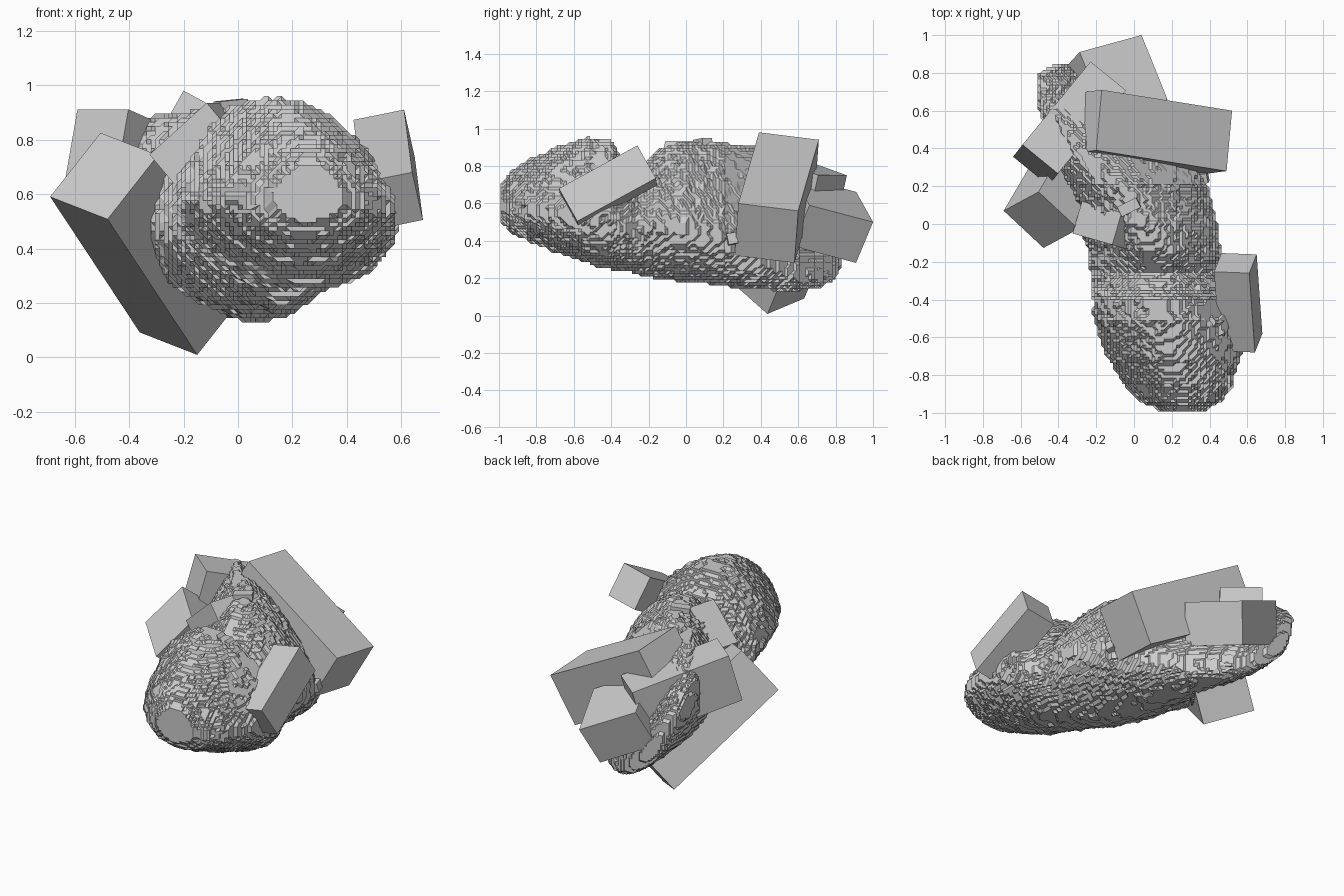
import bpy, bmesh, math
from mathutils import Vector, noise

if "Cube" in bpy.data.objects:
    bpy.data.objects.remove(bpy.data.objects["Cube"])


def add_object(name, bm):
    me = bpy.data.meshes.new(name)
    bm.to_mesh(me)
    bm.free()
    ob = bpy.data.objects.new(name, me)
    bpy.context.collection.objects.link(ob)
    return ob


def box(name, corner, u, v, depth):
    """Tilted box: one corner, two edges of a face, signed depth along u x v."""
    c, u, v = Vector(corner), Vector(u), Vector(v)
    v = v - u * (u.dot(v) / u.dot(u))
    w = u.cross(v).normalized() * depth
    mid = c + (u + v + w) / 2
    bm = bmesh.new()
    bmesh.ops.create_cube(bm, size=1)
    for p in bm.verts:
        p.co = mid + u * p.co.x + v * p.co.y + w * p.co.z
    bmesh.ops.recalc_face_normals(bm, faces=bm.faces)
    return add_object(name, bm)


# Two-lobed rock: sections along y as (y, centre x, half width, lean of top, zmin, zmax)
stations = [
    (-1.00, 0.27, 0.04, 0.00, 0.57, 0.64),
    (-0.985, 0.26, 0.13, 0.00, 0.50, 0.71),
    (-0.95, 0.25, 0.20, 0.00, 0.45, 0.76),
    (-0.87, 0.24, 0.28, -0.01, 0.41, 0.82),
    (-0.70, 0.21, 0.35, -0.03, 0.34, 0.90),
    (-0.52, 0.19, 0.40, -0.06, 0.28, 0.955),
    (-0.40, 0.18, 0.40, -0.06, 0.25, 0.95),
    (-0.34, 0.16, 0.38, -0.05, 0.24, 0.84),
    (-0.25, 0.13, 0.36, -0.03, 0.22, 0.79),
    (-0.15, 0.11, 0.35, -0.01, 0.20, 0.89),
    (0.00, 0.07, 0.37, -0.02, 0.18, 0.93),
    (0.20, 0.00, 0.38, -0.07, 0.16, 0.92),
    (0.40, -0.09, 0.33, -0.18, 0.14, 0.89),
    (0.60, -0.19, 0.24, -0.24, 0.13, 0.84),
    (0.72, -0.26, 0.17, -0.22, 0.15, 0.77),
    (0.80, -0.31, 0.11, -0.17, 0.20, 0.69),
    (0.835, -0.34, 0.07, -0.09, 0.28, 0.58),
    (0.85, -0.36, 0.03, -0.04, 0.38, 0.48),
]
SIDES, STEP, GRID = 130, 0.016, 0.016
rows = []
for a, b in zip(stations, stations[1:]):
    n = max(2, round((Vector((b[0], b[5])) - Vector((a[0], a[5]))).length / STEP))
    rows += [[p + (q - p) * k / n for p, q in zip(a, b)] for k in range(n)]
rows.append(stations[-1])

bm = bmesh.new()
rings = []
for y, cx, hw, lean, z0, z1 in rows:
    ring = []
    zw = z0 + (z1 - z0) * 0.43                      # height of the widest point
    for i in range(SIDES):
        t = 2 * math.pi * i / SIDES
        c, s = math.cos(t), math.sin(t)
        dx = hw * c * (1 - 0.2 * max(s, 0)) + lean * s
        dz = (z1 - zw if s > 0 else zw - z0) * s
        p = Vector((cx + dx, y, zw + dz))
        r = 1 + 0.02 * noise.noise(p * 6) + 0.03 * noise.noise(p * 22)
        ring.append(bm.verts.new((cx + dx * r, y, zw + dz * r)))
    rings.append(ring)
for r0, r1 in zip(rings, rings[1:]):
    for i in range(SIDES):
        j = (i + 1) % SIDES
        bm.faces.new((r0[i], r0[j], r1[j], r1[i]))
bm.faces.new(rings[0])
bm.faces.new(rings[-1])
bmesh.ops.recalc_face_normals(bm, faces=bm.faces)
bmesh.ops.triangulate(bm, faces=bm.faces)

# Stepped surface: snap the vertices to a fine grid
for v in bm.verts:
    v.co = [round(a / GRID) * GRID for a in v.co]
bmesh.ops.remove_doubles(bm, verts=bm.verts, dist=0.001)
bmesh.ops.dissolve_degenerate(bm, edges=bm.edges, dist=0.0005)
add_object("rock_body", bm)

# Tilted blocks stuck in the rock
box("right_front_block", (.61, -.26, .91), (.03, -.42, -.23), (.04, .09, -.18), -.19)
box("rear_cross_slab", (-.20, .39, .98), (.69, -.11, -.38), (.03, .32, -.04), -.32)
box("left_long_slab", (-.69, .07, .59), (.185, .10, .235), (.205, -.20, -.09), .82)
box("rear_left_slab", (-.59, .42, .91), (.36, .44, -.16), (.19, -.15, 0), .30)
box("rear_block", (.177, .66, .59), (-.137, .34, -.09), (-.33, -.085, .16), -.25)
box("left_small_block", (-.325, -.05, .745), (.21, -.06, .19), (.05, .17, .00), -.18)

# Small chips on the top and the right side
box("top_chip", (-.06, .04, .89), (.10, .05, .01), (-.03, .05, 0), .05)
box("side_chip", (.34, .22, .37), (.06, .01, .01), (-.01, .05, .01), .06)
